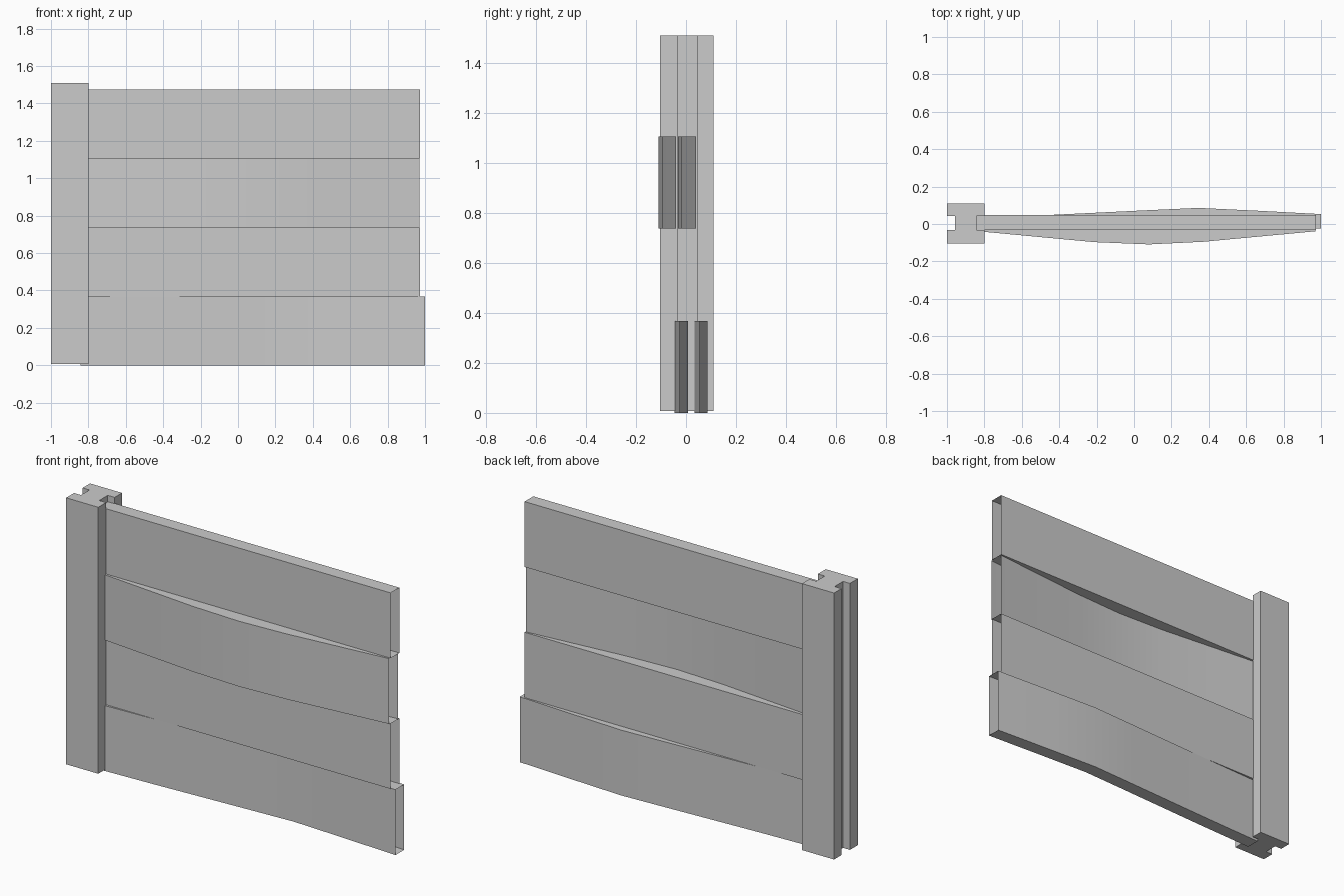
import bpy, bmesh, math

if "Cube" in bpy.data.objects:
    bpy.data.objects.remove(bpy.data.objects["Cube"])

BOARD_H = 0.3685
THICK = 0.078


def finish(name, bm, smooth=False):
    mesh = bpy.data.meshes.new(name)
    bm.to_mesh(mesh)
    bm.free()
    obj = bpy.data.objects.new(name, mesh)
    bpy.context.collection.objects.link(obj)
    if smooth:
        bpy.ops.object.select_all(action='DESELECT')
        obj.select_set(True)
        bpy.context.view_layer.objects.active = obj
        bpy.ops.object.shade_smooth_by_angle(angle=math.radians(30))
    return obj


# Slotted post: H-shaped profile extruded upward
def post(name, z0, z1):
    x0, x1, d = -1.0, -0.8, 0.043
    f, b, g0, g1 = -0.103, 0.109, -0.033, 0.043
    profile = [(x0, f), (x1, f), (x1, g0), (x1 - d, g0), (x1 - d, g1), (x1, g1),
               (x1, b), (x0, b), (x0, g1), (x0 + d, g1), (x0 + d, g0), (x0, g0)]
    bm = bmesh.new()
    low = [bm.verts.new((x, y, z0)) for x, y in profile]
    top = [bm.verts.new((x, y, z1)) for x, y in profile]
    bm.faces.new(low[::-1])
    bm.faces.new(top)
    n = len(profile)
    for i in range(n):
        j = (i + 1) % n
        bm.faces.new((low[i], low[j], top[j], top[i]))
    finish(name, bm)


# Hollow board, open at both ends, following its front line (x, y)
def board(name, level, line):
    z0 = level * BOARD_H
    z1 = z0 + BOARD_H
    bm = bmesh.new()
    rings = [[bm.verts.new(c) for c in ((x, y, z0), (x, y, z1),
                                        (x, y + THICK, z1), (x, y + THICK, z0))]
             for x, y in line]
    for a, b in zip(rings, rings[1:]):
        for i in range(4):
            j = (i + 1) % 4
            bm.faces.new((a[i], b[i], b[j], a[j]))
    finish(name, bm, True)


straight = [(-0.842, -0.031), (0.974, -0.031)]
bowed_front = [(-0.842, -0.038), (-0.5, -0.07), (-0.21, -0.097), (0.08, -0.109),
               (0.37, -0.095), (0.97, -0.039)]
bowed_back = [(-0.842, -0.045), (-0.5, -0.032), (-0.21, -0.018), (0.08, -0.004),
              (0.345, 0.008), (0.64, -0.006), (1.0, -0.025)]

post("slotted_post", 0.007, 1.51)
board("bottom_board", 0, bowed_back)
board("lower_middle_board", 1, straight)
board("upper_middle_board", 2, bowed_front)
board("top_board", 3, straight)
